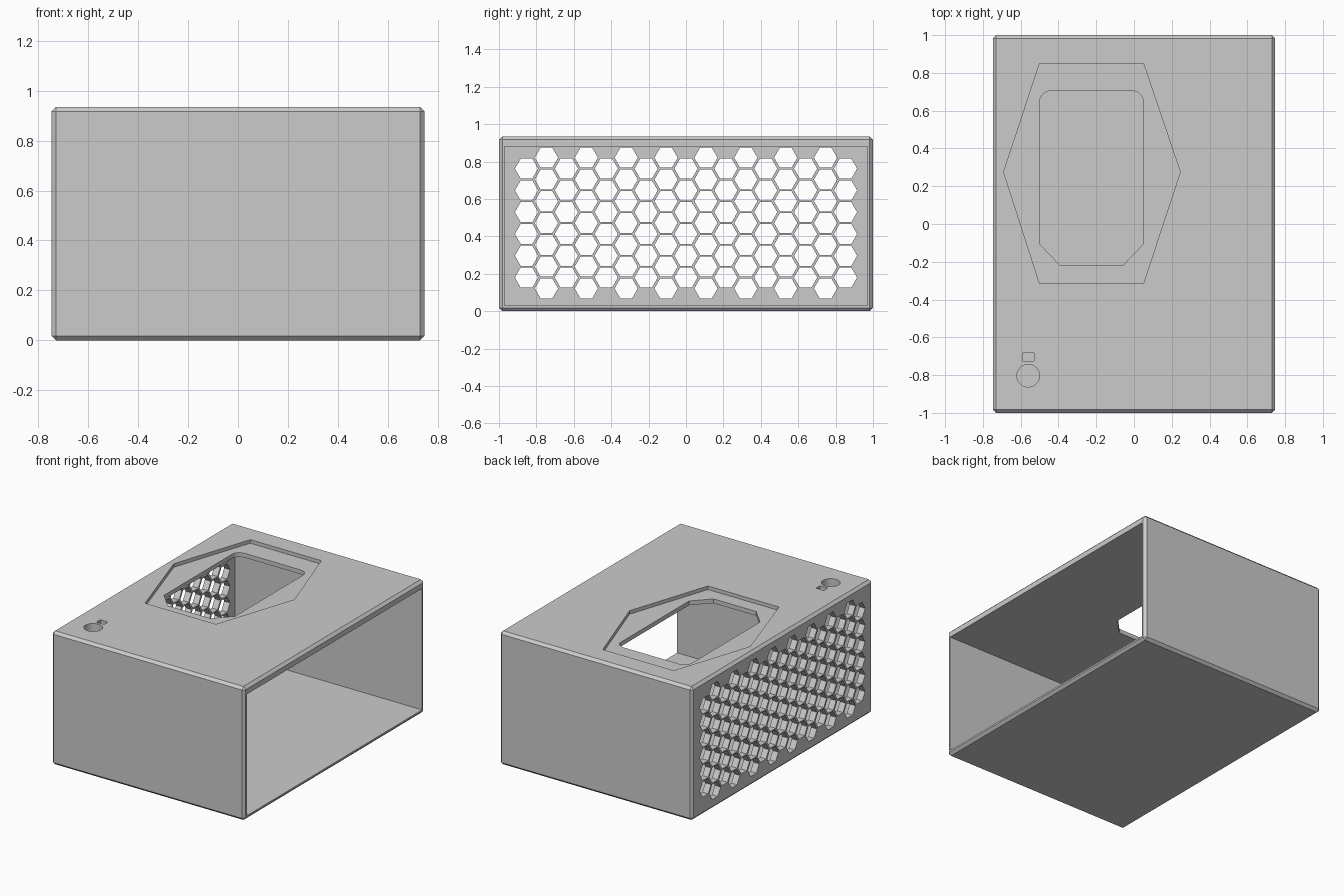
import bpy
import bmesh
from math import cos, sin, pi
from mathutils import Vector

if "Cube" in bpy.data.objects:
    bpy.data.objects.remove(bpy.data.objects["Cube"], do_unlink=True)

WIDTH, DEPTH, HEIGHT = 1.495, 2.0, 0.935
WALL, ROOF, VENT_WALL, CHAMFER = 0.03, 0.055, 0.045, 0.018
POCKET = 0.025

grey = bpy.data.materials.new("plain_grey")
grey.use_nodes = True
grey.diffuse_color = (0.6, 0.6, 0.6, 1)
grey.node_tree.nodes["Principled BSDF"].inputs["Base Color"].default_value = (0.6, 0.6, 0.6, 1)


def make_object(name, bm):
    bmesh.ops.recalc_face_normals(bm, faces=bm.faces)
    mesh = bpy.data.meshes.new(name)
    bm.to_mesh(mesh)
    bm.free()
    mesh.materials.append(grey)
    obj = bpy.data.objects.new(name, mesh)
    bpy.context.collection.objects.link(obj)
    return obj


def box(bm, low, high):
    low, high = Vector(low), Vector(high)
    verts = bmesh.ops.create_cube(bm, size=1)["verts"]
    for v in verts:
        v.co = (low + high) / 2 + v.co * (high - low)


def prism(bm, outline, low, high, axis="z"):
    """Extrude a 2D outline along z, or along x for a (y, z) outline."""
    def place(p, w):
        return (p[0], p[1], w) if axis == "z" else (w, p[0], p[1])
    a = [bm.verts.new(place(p, low)) for p in outline]
    b = [bm.verts.new(place(p, high)) for p in outline]
    bm.faces.new(a[::-1])
    bm.faces.new(b)
    for i in range(len(a)):
        j = (i + 1) % len(a)
        bm.faces.new((a[i], a[j], b[j], b[i]))


def arc(cx, cy, radius, start, end, steps):
    angles = [start + (end - start) * i / steps for i in range(steps + 1)]
    return [(cx + radius * cos(t), cy + radius * sin(t)) for t in angles]


def cut(target, name, bm):
    cutter = make_object(name, bm)
    cutter.hide_render = True
    mod = target.modifiers.new(name, "BOOLEAN")
    mod.operation = "DIFFERENCE"
    mod.solver = "EXACT"
    mod.object = cutter
    bpy.context.view_layer.objects.active = target
    bpy.ops.object.modifier_apply(modifier=mod.name)
    bpy.data.objects.remove(cutter, do_unlink=True)


# Outer shell with chamfered edges
bm = bmesh.new()
box(bm, (-WIDTH / 2, -DEPTH / 2, 0), (WIDTH / 2, DEPTH / 2, HEIGHT))
bmesh.ops.bevel(bm, geom=bm.edges[:], offset=CHAMFER, segments=1, affect="EDGES")
case = make_object("case_shell", bm)

# Cavity, open on the +x side
bm = bmesh.new()
box(bm, (-WIDTH / 2 + VENT_WALL, -DEPTH / 2 + WALL, WALL),
    (WIDTH, DEPTH / 2 - WALL, HEIGHT - ROOF))
cut(case, "cavity_cutter", bm)

# Shallow hexagonal recess in the roof
bm = bmesh.new()
recess = [(-0.69, 0.275), (-0.5, -0.315), (0.05, -0.315),
          (0.245, 0.275), (0.05, 0.85), (-0.5, 0.85)]
prism(bm, recess, HEIGHT - POCKET, HEIGHT + 0.1)
cut(case, "recess_cutter", bm)

# Roof opening: chamfered front corners, rounded back corners
bm = bmesh.new()
opening = [(-0.5, -0.105), (-0.39, -0.22), (-0.06, -0.22), (0.05, -0.105)]
opening += arc(-0.01, 0.645, 0.06, 0, pi / 2, 6)
opening += arc(-0.44, 0.645, 0.06, pi / 2, pi, 6)
prism(bm, opening, HEIGHT - 0.2, HEIGHT + 0.1)
cut(case, "opening_cutter", bm)

# Round button hole and small indicator slot
bm = bmesh.new()
prism(bm, arc(-0.56, -0.803, 0.06, 0, 2 * pi, 32)[:-1], HEIGHT - 0.2, HEIGHT + 0.1)
box(bm, (-0.59, -0.725, HEIGHT - 0.2), (-0.53, -0.682, HEIGHT + 0.1))
cut(case, "button_cutter", bm)

# Honeycomb vents: 17 columns alternating six and seven cells
bm = bmesh.new()
for column in range(17):
    rows = 7 if column % 2 else 6
    for row in range(rows):
        y = (column - 8) * 0.1066
        z = 0.471 + (row - (rows - 1) / 2) * 0.1165
        prism(bm, arc(y, z, 0.062, 0, 2 * pi, 6)[:-1],
              -WIDTH / 2 - 0.1, -WIDTH / 2 + 0.1, "x")
cut(case, "vent_cutter", bm)
